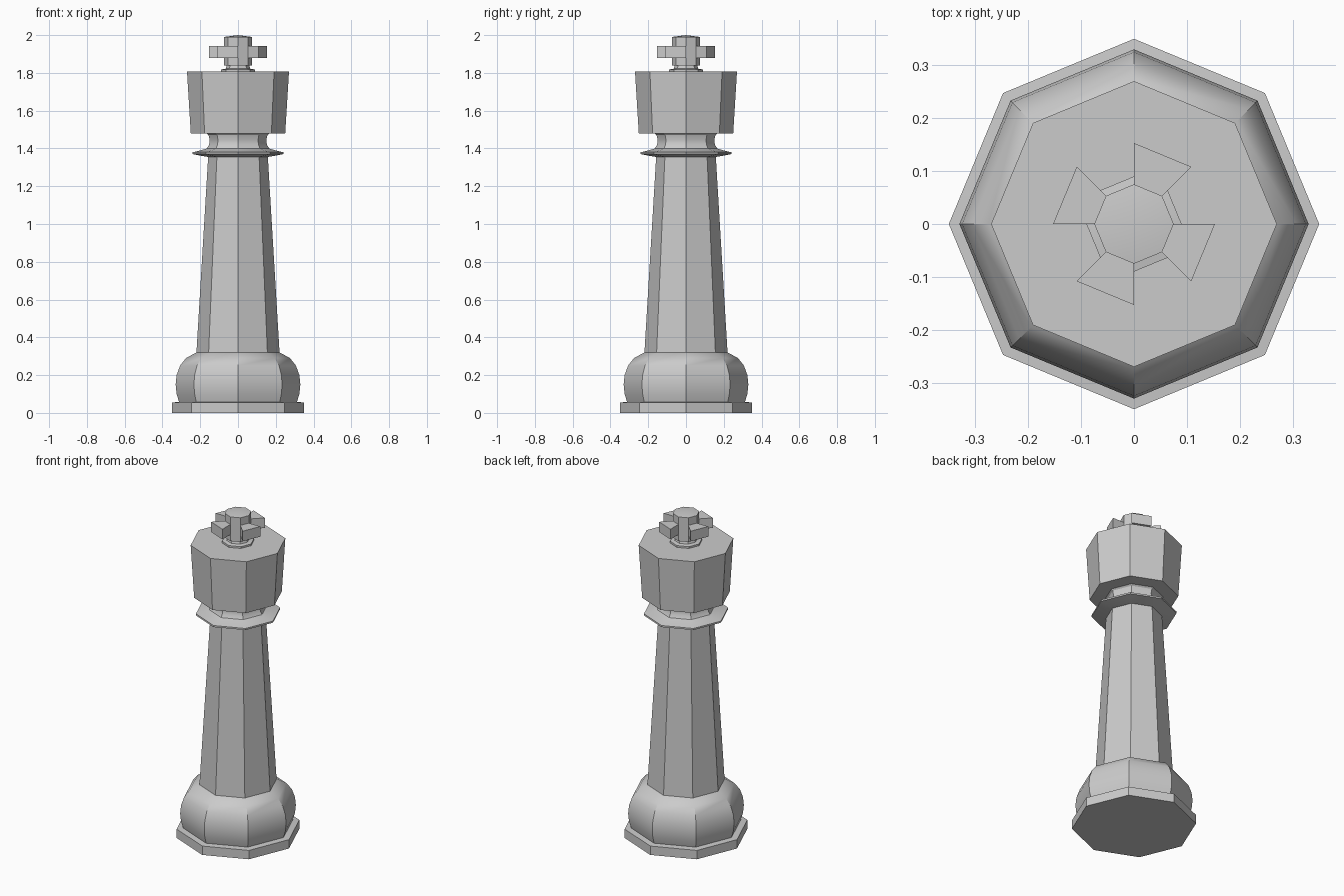
import bpy, bmesh
from math import cos, sin, pi, radians

if "Cube" in bpy.data.objects:
    bpy.data.objects.remove(bpy.data.objects["Cube"])

SIDES = 8


def lathe(name, profile, arm_band=None, arm_scale=1.0):
    """Eight-sided turned part; radius 0 at an end closes it to a point."""
    bm = bmesh.new()
    rings = []
    for r, z in profile:
        if r == 0:
            rings.append([bm.verts.new((0, 0, z))] * SIDES)
        else:
            rings.append([bm.verts.new((r * cos(2 * pi * i / SIDES), r * sin(2 * pi * i / SIDES), z))
                          for i in range(SIDES)])
    arms = []
    for k, (low, high) in enumerate(zip(rings, rings[1:])):
        for i in range(SIDES):
            j = (i + 1) % SIDES
            corners = list(dict.fromkeys((low[i], low[j], high[j], high[i])))
            face = bm.faces.new(corners)
            if k == arm_band and i % 2:
                arms.append(face)
    # Pull every second side of the chosen band outwards into an arm
    if arms:
        for face in bmesh.ops.extrude_discrete_faces(bm, faces=arms)["faces"]:
            for v in face.verts:
                v.co.x *= arm_scale
                v.co.y *= arm_scale
    bmesh.ops.recalc_face_normals(bm, faces=bm.faces)
    mesh = bpy.data.meshes.new(name)
    bm.to_mesh(mesh)
    bm.free()
    obj = bpy.data.objects.new(name, mesh)
    bpy.context.collection.objects.link(obj)
    bpy.ops.object.select_all(action='DESELECT')
    obj.select_set(True)
    bpy.context.view_layer.objects.active = obj
    bpy.ops.object.shade_smooth_by_angle(angle=radians(30))
    return obj


# Foot plinth with the rounded bulge above it
lathe("base", [(0, 0), (0.35, 0), (0.35, 0.055), (0.312, 0.058), (0.325, 0.10),
               (0.33, 0.15), (0.325, 0.20), (0.307, 0.25), (0.275, 0.29),
               (0.23, 0.315), (0.22, 0.32)])

# Tapered shaft
lathe("shaft", [(0.22, 0.32), (0.158, 1.355)])

# Thin collar and the waisted neck above it
lathe("collar", [(0.158, 1.355), (0.20, 1.362), (0.24, 1.37), (0.24, 1.38),
                 (0.20, 1.389), (0.165, 1.40), (0.153, 1.42), (0.15, 1.445),
                 (0.156, 1.47), (0.165, 1.478)])

# Flared crown with a flat top, open only under the finial
lathe("head", [(0.165, 1.478), (0.25, 1.48), (0.27, 1.807), (0.09, 1.807)])

# Finial: small foot, stem, four arms and low pointed cap
lathe("finial", [(0.09, 1.807), (0.09, 1.818), (0.065, 1.822), (0.06, 1.838),
                 (0.075, 1.84), (0.075, 1.88), (0.075, 1.943), (0.075, 1.99), (0, 2.0)],
      arm_band=5, arm_scale=2.04)
